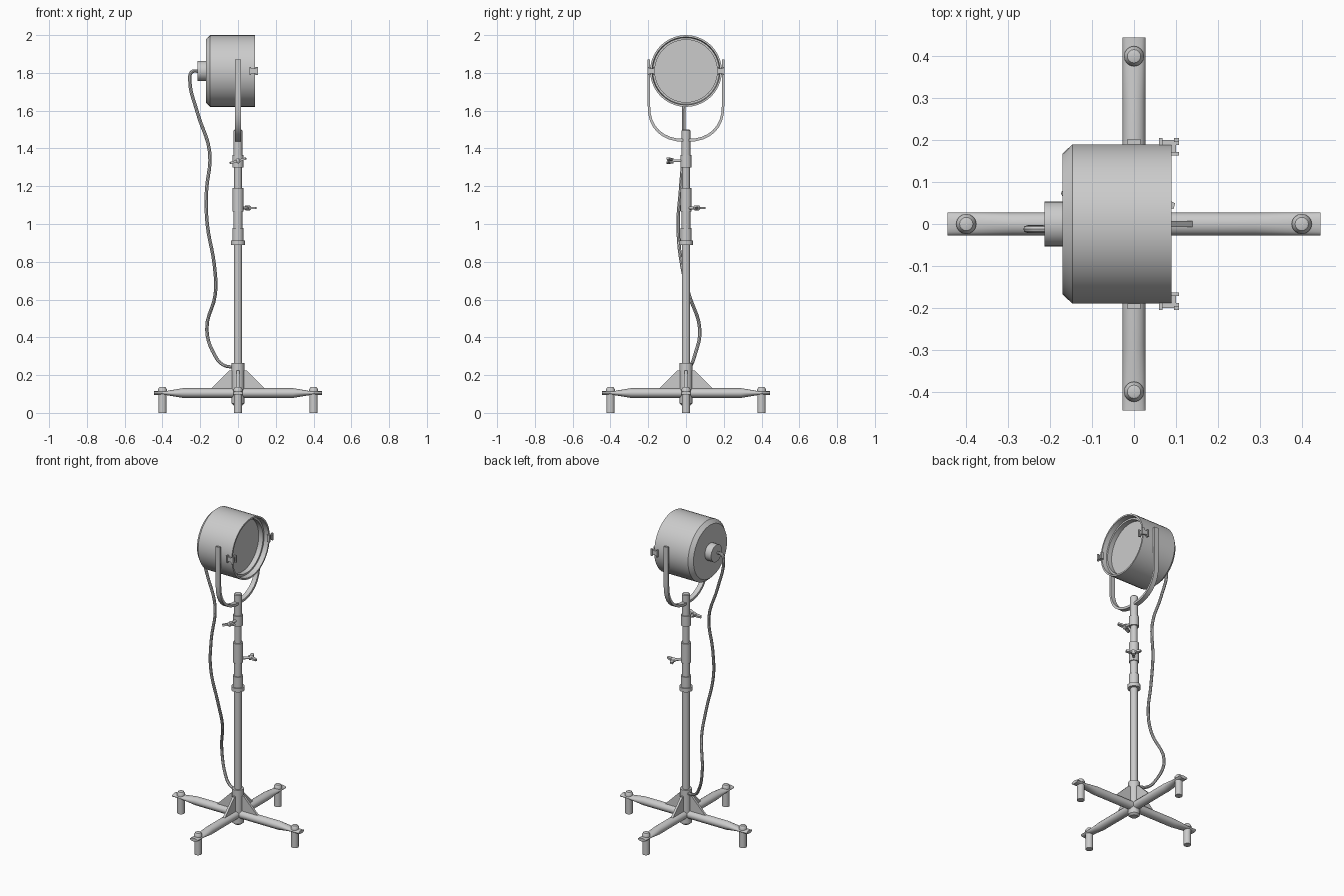
import bpy, bmesh, math
from mathutils import Matrix, Vector

cube = bpy.data.objects.get("Cube")
if cube:
    bpy.data.objects.remove(cube)

metal = bpy.data.materials.new("light grey metal")
metal.use_nodes = True
metal.diffuse_color = (0.6, 0.6, 0.6, 1)
metal.node_tree.nodes["Principled BSDF"].inputs["Base Color"].default_value = (0.6, 0.6, 0.6, 1)

ALONG_X = Matrix.Rotation(math.pi / 2, 4, "Y")


def finish(bm, name, matrix=Matrix(), angle=35):
    bmesh.ops.transform(bm, matrix=matrix, verts=bm.verts)
    bmesh.ops.recalc_face_normals(bm, faces=bm.faces)
    mesh = bpy.data.meshes.new(name)
    bm.to_mesh(mesh)
    bm.free()
    mesh.materials.append(metal)
    ob = bpy.data.objects.new(name, mesh)
    bpy.context.collection.objects.link(ob)
    bpy.ops.object.select_all(action="DESELECT")
    ob.select_set(True)
    bpy.context.view_layer.objects.active = ob
    bpy.ops.object.shade_smooth_by_angle(angle=math.radians(angle))
    return ob


def loft(name, sections, matrix=Matrix(), sides=16):
    """Closed tube along z; each section is (z, x radius, y radius)."""
    bm = bmesh.new()
    rings = []
    for z, rx, ry in sections:
        rings.append([bm.verts.new((rx * math.cos(a), ry * math.sin(a), z))
                      for a in (math.tau * i / sides for i in range(sides))])
    for r0, r1 in zip(rings, rings[1:]):
        for i in range(sides):
            j = (i + 1) % sides
            bm.faces.new((r0[i], r0[j], r1[j], r1[i]))
    bm.faces.new(rings[0])
    bm.faces.new(rings[-1])
    return finish(bm, name, matrix)


def lathe(name, profile, matrix=Matrix(), sides=16):
    return loft(name, [(z, r, r) for r, z in profile], matrix, sides)


def prism(name, outline, depth, matrix=Matrix()):
    """Outline in the local xy plane, thickened evenly along z."""
    bm = bmesh.new()
    face = bm.faces.new([bm.verts.new((x, y, -depth / 2)) for x, y in outline])
    new = bmesh.ops.extrude_face_region(bm, geom=[face])["geom"]
    bmesh.ops.translate(bm, vec=(0, 0, depth),
                        verts=[v for v in new if isinstance(v, bmesh.types.BMVert)])
    return finish(bm, name, matrix)


def box(name, low, high):
    bm = bmesh.new()
    bmesh.ops.create_cube(bm, size=1)
    low, high = Vector(low), Vector(high)
    size = Matrix.Diagonal((high - low).to_4d())
    size[3][3] = 1
    return finish(bm, name, Matrix.Translation((low + high) / 2) @ size)


# Base: two crossed tubes with flattened ends
ARM_Z = 0.105
half = [(0.445, 0.01), (0.385, 0.01), (0.29, 0.026)]
arm = [(-x, t, 0.027) for x, t in half] + [(x, t, 0.027) for x, t in reversed(half)]
for i in range(2):
    turn = Matrix.Rotation(i * math.pi / 2, 4, "Z")
    loft(f"base_arm_{i + 1}", arm, turn @ Matrix.Translation((0, 0, ARM_Z)) @ ALONG_X)

# Feet, bolts and gussets, one set for each arm
for i in range(4):
    turn = Matrix.Rotation(i * math.pi / 2, 4, "Z")
    at_end = turn @ Matrix.Translation((0.4, 0, 0))
    lathe(f"foot_{i + 1}", [(0.022, 0), (0.022, 0.1)], at_end)
    lathe(f"foot_bolt_{i + 1}", [(0.024, 0.112), (0.024, 0.124), (0.016, 0.136), (0.01, 0.138)], at_end)
    prism(f"gusset_{i + 1}", [(0.03, 0.12), (0.14, 0.12), (0.14, 0.13), (0.045, 0.225), (0.03, 0.225)],
          0.014, turn @ Matrix.Rotation(math.pi / 2, 4, "X"))
lathe("base_hub", [(0.022, 0.04), (0.034, 0.05), (0.034, 0.265), (0.022, 0.265)])

# Telescopic pole
lathe("lower_pole", [(0.022, 0.25), (0.022, 0.9)])
lathe("pole_collar", [(0.028, 0.888), (0.038, 0.888), (0.038, 0.912), (0.03, 0.912), (0.03, 0.98), (0.022, 0.98)])
lathe("middle_pole", [(0.023, 0.97), (0.023, 1.08)])
lathe("lower_clamp", [(0.022, 1.065), (0.029, 1.065), (0.029, 1.19), (0.02, 1.19)])
lathe("upper_pole", [(0.02, 1.18), (0.02, 1.31)])
lathe("upper_clamp", [(0.022, 1.3), (0.029, 1.3), (0.029, 1.365), (0.023, 1.365)])
lathe("pole_top", [(0.023, 1.36), (0.023, 1.495), (0.019, 1.5)])


# Wing screws
def wing_screw(name, z, heading, tilt):
    place = (Matrix.Translation((0, 0, z)) @ Matrix.Rotation(heading, 4, "Z")
             @ Matrix.Rotation(tilt, 4, "X"))
    lathe(name + "_stem", [(0.008, 0.02), (0.008, 0.065), (0.014, 0.065), (0.014, 0.088), (0.008, 0.092)],
          place @ ALONG_X, 12)
    wing = [(0.068, 0), (0.078, 0.03), (0.09, 0.046), (0.102, 0.04), (0.098, 0.02), (0.088, 0)]
    outline = wing + [(x, -y) for x, y in reversed(wing[1:-1])]
    prism(name + "_wings", outline, 0.012, place)


wing_screw("upper_wing_screw", 1.335, -math.pi / 2, 0.28)
wing_screw("lower_wing_screw", 1.085, math.radians(48), 0)

# Yoke: a flat strap bent into a U
LAMP_Z = 1.81


def u_path(radius, drop, steps=16):
    pts = [(radius, 1.87)]
    for i in range(steps + 1):
        a = math.pi * i / steps
        c, s = math.cos(a), math.sin(a)
        pts.append((math.copysign(abs(c) ** 0.85, c) * radius, 1.63 - drop * abs(s) ** 0.85))
    return pts + [(-radius, 1.87)]


yz_plane = Matrix(((0, 0, 1, 0), (1, 0, 0, 0), (0, 1, 0, 0), (0, 0, 0, 1)))
prism("yoke", u_path(0.203, 0.195) + u_path(0.19, 0.18)[::-1], 0.03, yz_plane)

# Lamp housing with open front, stepped rim and recessed lens
lamp = Matrix.Translation((0, 0, LAMP_Z)) @ ALONG_X
lathe("lamp_housing", [(0.168, -0.17), (0.19, -0.147), (0.19, 0.09), (0.18, 0.09), (0.176, 0.06),
                       (0.165, 0.06), (0.165, 0.03)], lamp, 40)
lathe("rear_cap", [(0.054, -0.214), (0.054, -0.165)], lamp, 24)

# Lens clips, one on each side of the rim
for name, s in (("left", 1), ("right", -1)):
    def clip(part, x0, x1, y0, y1, h):
        box(f"{name}_clip_{part}", (x0, min(s * y0, s * y1), LAMP_Z - h),
            (x1, max(s * y0, s * y1), LAMP_Z + h))
    clip("side", 0.06, 0.107, 0.188, 0.2, 0.014)
    clip("front", 0.09, 0.1, 0.168, 0.2, 0.014)
    clip("outer_flange", 0.095, 0.107, 0.196, 0.205, 0.022)
    clip("inner_flange", 0.09, 0.107, 0.163, 0.172, 0.022)
    clip("rear_flange", 0.06, 0.068, 0.188, 0.205, 0.022)

# Power cable from the rear cap down to the hub
path = [(-0.21, -0.012, 1.81), (-0.245, -0.012, 1.805), (-0.255, -0.012, 1.77), (-0.215, -0.012, 1.59),
        (-0.15, -0.015, 1.38), (-0.167, -0.03, 1.17), (-0.163, -0.042, 1.0), (-0.125, -0.022, 0.78),
        (-0.12, 0.015, 0.63), (-0.165, 0.073, 0.44), (-0.12, 0.045, 0.3), (-0.08, 0.028, 0.255), (-0.02, 0.01, 0.24)]
curve = bpy.data.curves.new("power_cable", "CURVE")
curve.dimensions = "3D"
curve.bevel_depth = 0.009
curve.bevel_resolution = 2
curve.use_fill_caps = True
spline = curve.splines.new("BEZIER")
spline.resolution_u = 5
spline.bezier_points.add(len(path) - 1)
for point, co in zip(spline.bezier_points, path):
    point.co = co
    point.handle_left_type = point.handle_right_type = "AUTO"
curve.materials.append(metal)
cable = bpy.data.objects.new("power_cable", curve)
bpy.context.collection.objects.link(cable)
bpy.ops.object.select_all(action="DESELECT")
cable.select_set(True)
bpy.context.view_layer.objects.active = cable
bpy.ops.object.convert(target="MESH")
bpy.ops.object.shade_smooth_by_angle(angle=math.radians(40))
